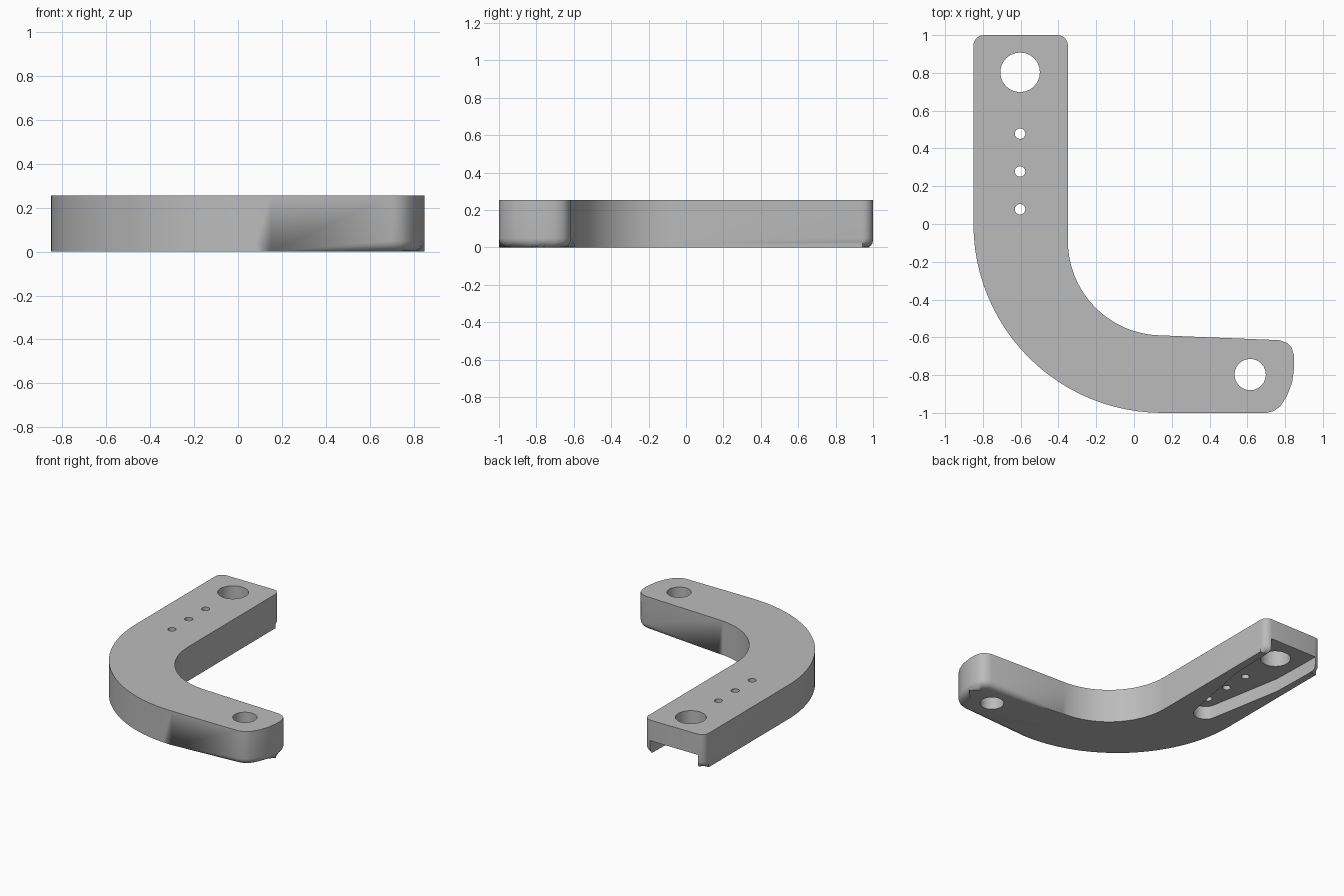
import bpy, bmesh
from math import sin, cos, pi, radians

cube = bpy.data.objects.get("Cube")
if cube:
    bpy.data.objects.remove(cube)

HEIGHT = 0.255
FILLET = 0.05

metal = bpy.data.materials.new("plain grey")
metal.use_nodes = True
GREY = (0.5, 0.5, 0.5, 1)
metal.diffuse_color = GREY
metal.node_tree.nodes["Principled BSDF"].inputs["Base Color"].default_value = GREY


def arc(cx, cy, r, start, end, steps):
    """Points along an arc, angles in degrees."""
    angles = [radians(start + (end - start) * i / steps) for i in range(steps + 1)]
    return [(cx + r * cos(a), cy + r * sin(a)) for a in angles]


def prism(name, outline, z0, z1, fillet=0):
    """Extrude a counter-clockwise outline, optionally rounding the bottom rim."""
    bm = bmesh.new()
    low = [bm.verts.new((x, y, z0)) for x, y in outline]
    high = [bm.verts.new((x, y, z1)) for x, y in outline]
    n = len(outline)
    base = bm.faces.new(low[::-1])
    bm.faces.new(high)
    for i in range(n):
        j = (i + 1) % n
        bm.faces.new((low[i], low[j], high[j], high[i]))
    if fillet:
        bmesh.ops.bevel(bm, geom=list(base.edges), offset=fillet, segments=5,
                        profile=0.5, affect='EDGES', clamp_overlap=False)
    mesh = bpy.data.meshes.new(name)
    bm.to_mesh(mesh)
    bm.free()
    mesh.materials.append(metal)
    obj = bpy.data.objects.new(name, mesh)
    bpy.context.collection.objects.link(obj)
    return obj


# Bent arm outline: outer bend, rounded foot, inner bend, squared end
foot = [(0.7, -1), (0.74, -0.99), (0.775, -0.965), (0.81, -0.91), (0.837, -0.84),
        (0.848, -0.76), (0.848, -0.7), (0.835, -0.655), (0.81, -0.63), (0.77, -0.615)]
outline = (arc(0.15, 0, 1, 180, 270, 24) + foot
           + arc(0.15, -0.09, 0.5, 270, 180, 18)
           + arc(-0.405, 0.945, 0.055, 0, 90, 6)
           + arc(-0.795, 0.945, 0.055, 90, 180, 6))
arm = prism("bent_arm", outline, 0, HEIGHT, FILLET)

# Cutters: tapered pocket below, open at the end, and the drilled holes
pocket = (arc(-0.605, 0.05, 0.085, 190, 350, 12)
          + [(-0.415, 0.6), (-0.405, 0.85), (-0.4, 1.1),
             (-0.8, 1.1), (-0.797, 0.85), (-0.79, 0.6)])
cutters = [prism("pocket_cutter", pocket, -0.1, 0.1)]
holes = [(-0.603, 0.803, 0.105, 24), (0.615, -0.797, 0.083, 24)]
holes += [(-0.603, y, 0.028, 16) for y in (0.078, 0.278, 0.478)]
for x, y, r, sides in holes:
    cutters.append(prism("hole_cutter", arc(x, y, r, 0, 360, sides)[:-1], -0.1, 0.4))

for cutter in cutters:
    mod = arm.modifiers.new(cutter.name, 'BOOLEAN')
    mod.operation = 'DIFFERENCE'
    mod.solver = 'EXACT'
    mod.object = cutter
    cutter.hide_render = True

# Apply the cuts, then remove the cutters
bpy.context.view_layer.objects.active = arm
arm.select_set(True)
for mod in list(arm.modifiers):
    bpy.ops.object.modifier_apply(modifier=mod.name)
for cutter in cutters:
    bpy.data.objects.remove(cutter)

bpy.ops.object.select_all(action='DESELECT')
arm.select_set(True)
bpy.ops.object.shade_smooth_by_angle(angle=radians(30))
